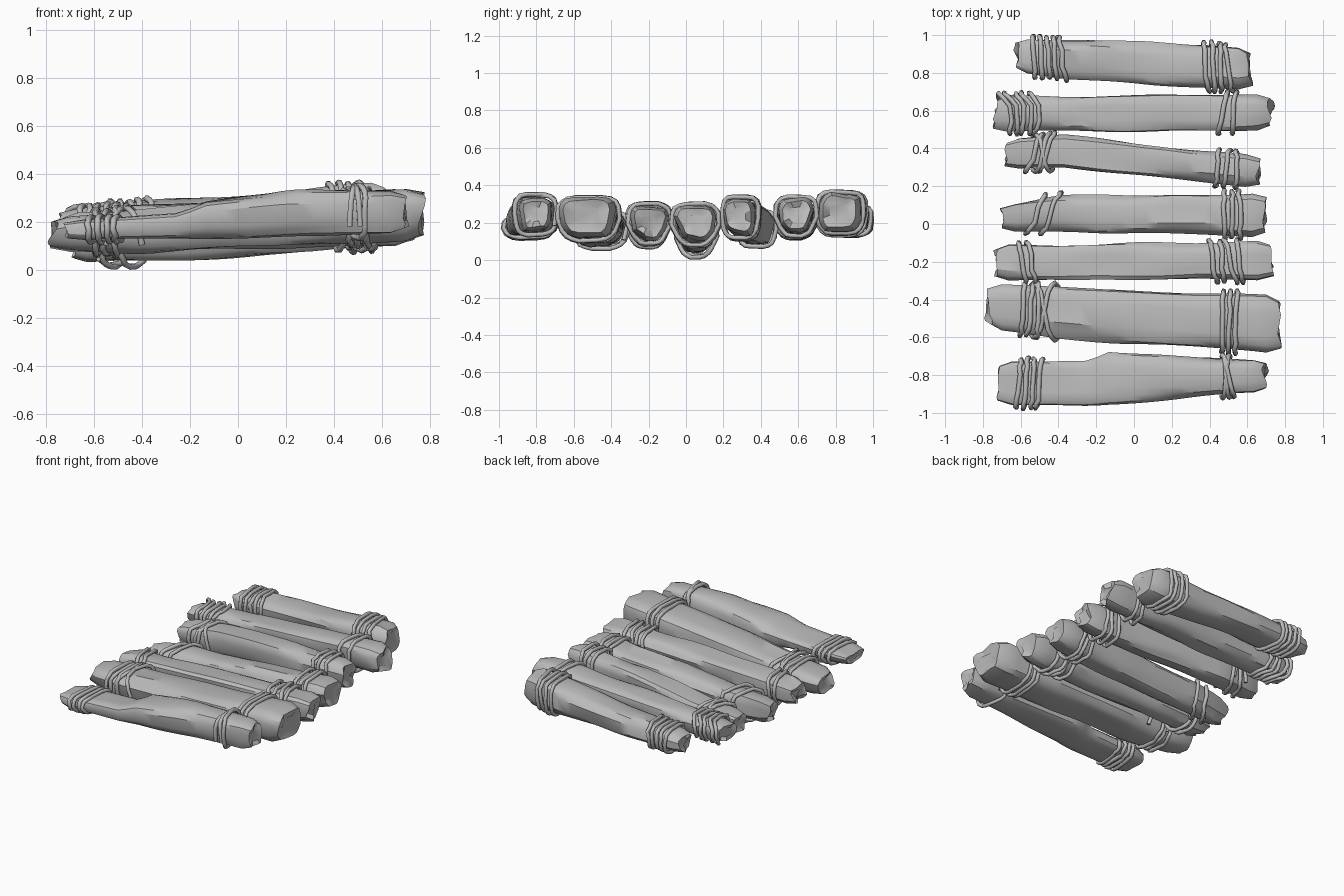
import bpy, math, random
from mathutils import Vector, noise

cube = bpy.data.objects.get("Cube")
if cube:
    bpy.data.objects.remove(cube, do_unlink=True)

random.seed(7)
SIDES, RINGS = 16, 22

grey = bpy.data.materials.new("weathered grey")
grey.use_nodes = True
grey.diffuse_color = (0.5, 0.5, 0.5, 1)
grey.node_tree.nodes["Principled BSDF"].inputs["Base Color"].default_value = grey.diffuse_color


def bounds(stations, x):
    """Width and height limits of a log at x: y0, y1, z0, z1."""
    x = min(max(x, stations[0][0]), stations[-1][0])
    for a, b in zip(stations, stations[1:]):
        if x <= b[0]:
            t = (x - a[0]) / (b[0] - a[0])
            return [p + (q - p) * t for p, q in zip(a[1:], b[1:])]


def outline(log, x, angle, margin=0.0):
    """Point on the rounded-square section, narrowed below by the taper."""
    taper, stations = log
    y0, y1, z0, z1 = bounds(stations, x)
    c, s = math.cos(angle), math.sin(angle)
    u = math.copysign(abs(c) ** 0.55, c)
    v = math.copysign(abs(s) ** 0.55, s)
    u *= 1 - taper * max(0, -v)
    return Vector((x, (y0 + y1) / 2 + u * ((y1 - y0) / 2 + margin),
                   (z0 + z1) / 2 + v * ((z1 - z0) / 2 + margin)))


def make_log(name, log, dent=0.02):
    """Hewn log with dented faces and ragged ends."""
    seed = Vector((random.uniform(0, 50), 0, 0))
    stations = log[1]
    xa, xb = stations[0][0], stations[-1][0]
    verts, faces = [], []
    # End rings are repeated at a smaller size to form blunt broken caps
    rows = [(0, 0.45, 0.008), (0, 0.8, 0)]
    rows += [(i / RINGS, 1, 0) for i in range(1, RINGS)]
    rows += [(1, 0.8, 0), (1, 0.45, -0.008)]
    for t, size, push in rows:
        x = xa + (xb - xa) * t
        y0, y1, z0, z1 = bounds(stations, x)
        mid = Vector((x, (y0 + y1) / 2, (z0 + z1) / 2))
        for k in range(SIDES):
            angle = math.tau * (k + 0.5) / SIDES
            p = outline(log, x, angle)
            way = (p - mid).normalized()
            rough = noise.noise(Vector((x * 2.5, way.y * 1.8, way.z * 1.8)) + seed)
            p -= way * dent * (0.4 + rough)
            p = mid + (p - mid) * size
            if t in (0, 1):
                p.x += push + 0.04 * noise.noise(way * 1.1 + seed * 2 + Vector((t * 9, 0, 0)))
            verts.append(p)
    for r in range(len(rows) - 1):
        for k in range(SIDES):
            n = (k + 1) % SIDES
            a, b = r * SIDES, (r + 1) * SIDES
            faces.append((a + k, a + n, b + n, b + k))
    faces.append(tuple(reversed(range(SIDES))))
    faces.append(tuple(range(len(verts) - SIDES, len(verts))))
    mesh = bpy.data.meshes.new(name)
    mesh.from_pydata(verts, [], faces)
    mesh.materials.append(grey)
    obj = bpy.data.objects.new(name, mesh)
    bpy.context.collection.objects.link(obj)
    bpy.ops.object.select_all(action="DESELECT")
    obj.select_set(True)
    bpy.context.view_layer.objects.active = obj
    bpy.ops.object.mode_set(mode="EDIT")
    bpy.ops.mesh.select_all(action="SELECT")
    bpy.ops.mesh.normals_make_consistent(inside=False)
    bpy.ops.object.mode_set(mode="OBJECT")
    bpy.ops.object.shade_smooth_by_angle(angle=math.radians(32))


def make_rope(name, strands, cyclic=True):
    curve = bpy.data.curves.new(name, "CURVE")
    curve.dimensions = "3D"
    curve.bevel_depth = 0.013
    curve.bevel_resolution = 1
    curve.use_fill_caps = True
    curve.materials.append(grey)
    for points in strands:
        spline = curve.splines.new("POLY")
        spline.points.add(len(points) - 1)
        for target, p in zip(spline.points, points):
            target.co = (*p, 1)
        spline.use_cyclic_u = cyclic
        spline.use_smooth = True
    obj = bpy.data.objects.new(name, curve)
    bpy.context.collection.objects.link(obj)


def wrap(log, start, end, count, slant, bend=0.0):
    """Evenly spaced loops of rope round a log, leaning by slant and bowed by bend."""
    loops = []
    for i in range(count):
        x = start + (end - start) * i / max(count - 1, 1)
        lean = slant + random.uniform(-0.014, 0.014)
        gap = random.uniform(0.002, 0.012)
        loop = []
        for k in range(18):
            a = math.tau * k / 18
            px = x - lean * math.cos(a) + bend * abs(math.cos(a)) + random.uniform(-0.006, 0.006)
            loop.append(outline(log, px, a, gap + random.uniform(-0.003, 0.003)))
        loops.append(loop)
    return loops


# Logs, front to back: underside taper, stations of (x, y0, y1, z0, z1)
LOGS = {
    "front_log": (.12, [(-.71, -.97, -.72, .12, .21), (-.24, -.97, -.71, .13, .24),
                        (-.14, -.96, -.66, .13, .29), (.22, -.94, -.69, .14, .34),
                        (.7, -.89, -.71, .15, .34)]),
    "second_log": (.2, [(-.77, -.56, -.32, .08, .22), (-.4, -.61, -.32, .07, .26),
                        (.77, -.7, -.37, .12, .35)]),
    "third_log": (.4, [(-.73, -.31, -.1, .07, .24), (.72, -.3, -.09, .1, .3)]),
    "middle_log": (.4, [(-.69, -.04, .11, .03, .19), (-.4, -.05, .16, .02, .23),
                        (.69, -.07, .17, .1, .3)]),
    "fifth_log": (.15, [(-.67, .28, .45, .08, .23), (-.38, .29, .48, .08, .26),
                        (.1, .24, .42, .1, .3), (.65, .19, .37, .13, .34)]),
    "sixth_log": (.35, [(-.73, .48, .69, .12, .26), (.72, .49, .69, .14, .34)]),
    "back_log": (.12, [(-.62, .79, .99, .14, .27), (.35, .71, .96, .14, .35),
                       (.61, .7, .94, .15, .37)]),
}
for name, log in LOGS.items():
    make_log(name, log)


def lash(log, side, *layout):
    make_rope(f"{log}_{side}_lashing", wrap(LOGS[log], *layout))


# Lashings: first and last x, loops, slant, bend
lash("front_log", "right", -.61, -.5, 4, -.015)
lash("front_log", "left", .5, .5, 1, .02)
lash("second_log", "right", -.59, -.51, 3, -.01)
lash("second_log", "left", .47, .54, 3, -.015)
lash("third_log", "right", -.59, -.54, 2, .02)
lash("third_log", "left", .42, .56, 4, .025)
lash("middle_log", "right", -.52, -.44, 2, -.04)
lash("middle_log", "left", .48, .56, 3, .01)
lash("fifth_log", "right", -.53, -.46, 2, -.04)
lash("fifth_log", "left", .44, .54, 3, -.01)
lash("sixth_log", "right", -.65, -.5, 5, .02, -.04)
lash("sixth_log", "left", .47, .53, 2, -.02)
lash("back_log", "right", -.53, -.38, 5, .01)
lash("back_log", "left", .38, .5, 4, .015)


# Crossing strands over the tops, hanging over the edges
def cross(log, start, end):
    points = []
    for i in range(9):
        t = i / 8
        points.append(outline(log, start + (end - start) * t, math.radians(200 - 220 * t), 0.009))
    return points


for log, side, x, width in [("second_log", "right", -.5, .1), ("fifth_log", "right", -.5, .07),
                            ("front_log", "left", .48, .03)]:
    make_rope(f"{log}_{side}_cross_strands",
              [cross(LOGS[log], x - width / 2, x + width), cross(LOGS[log], x + width, x - width / 2)], False)

# Frayed rope tail under the middle log
tail = outline(LOGS["middle_log"], -.52, -math.pi / 2, 0.004)
make_rope("hanging_rope_tail", [[tail + Vector((-.06, -.06, .03)), tail + Vector((-.02, 0, 0)),
                                 tail + Vector((.03, .04, .01))]], False)
